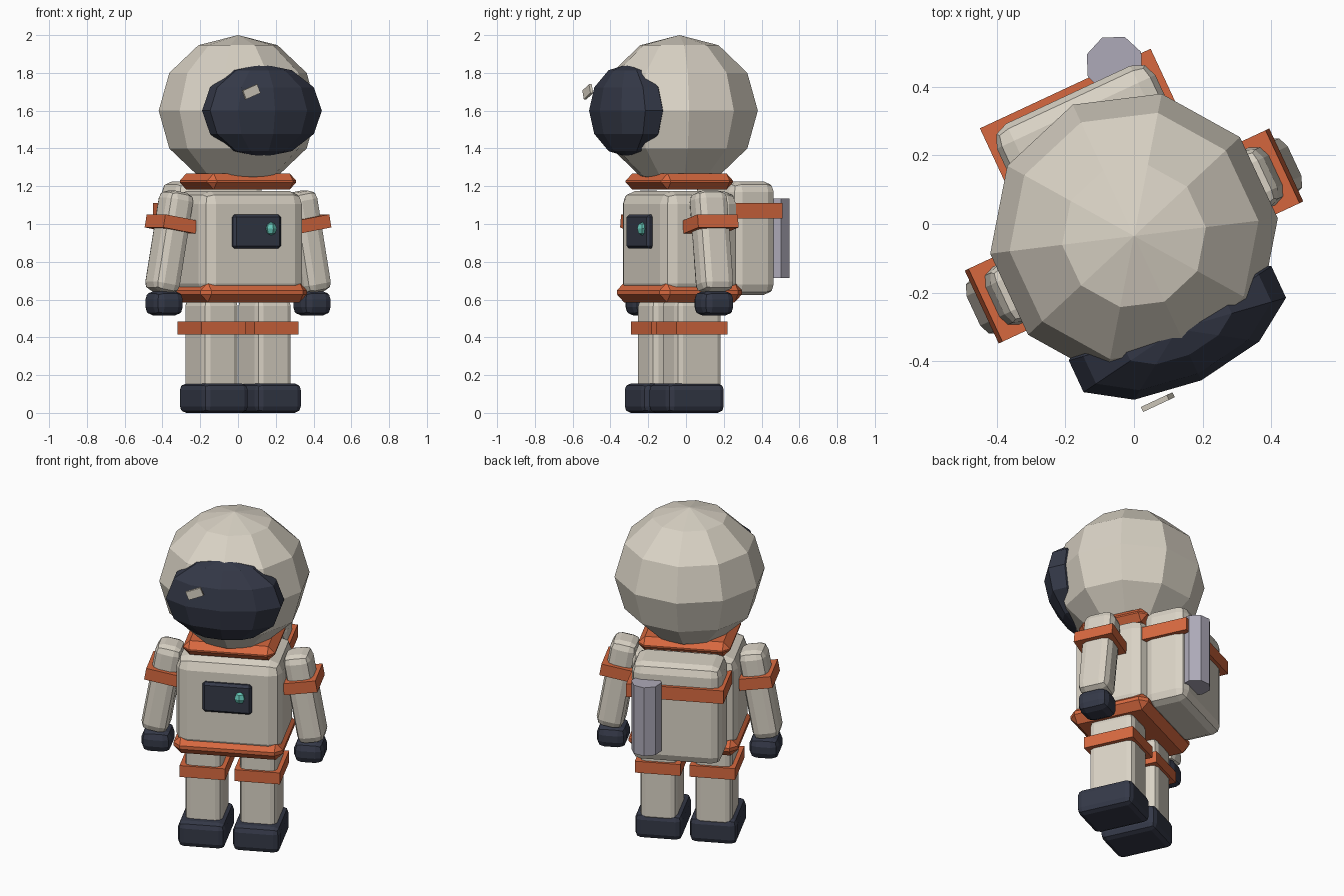
import bpy
import bmesh
from math import radians
from mathutils import Matrix, Vector

cube = bpy.data.objects.get("Cube")
if cube:
    bpy.data.objects.remove(cube, do_unlink=True)

# The whole figure is turned a little to its left
TURN = Matrix.Translation((0, -0.035, 0)) @ Matrix.Rotation(radians(25), 4, 'Z')


def material(name, color):
    mat = bpy.data.materials.new(name)
    mat.use_nodes = True
    mat.diffuse_color = (*color, 1)
    mat.node_tree.nodes["Principled BSDF"].inputs["Base Color"].default_value = (*color, 1)
    return mat


CREAM = material("cream_fabric", (0.70, 0.65, 0.56))
ORANGE = material("orange_trim", (0.68, 0.14, 0.05))
NAVY = material("dark_navy", (0.035, 0.041, 0.065))
TEAL = material("teal_light", (0.13, 0.56, 0.47))
LAVENDER = material("lavender_grey", (0.42, 0.40, 0.48))


def finish(name, bm, mat, center, tilt=0):
    """Place a part in the figure's frame, tilted about its front axis."""
    place = TURN @ Matrix.Translation(center) @ Matrix.Rotation(radians(tilt), 4, 'Y')
    bm.transform(place)
    mesh = bpy.data.meshes.new(name)
    bm.to_mesh(mesh)
    bm.free()
    mesh.materials.append(mat)
    obj = bpy.data.objects.new(name, mesh)
    bpy.context.collection.objects.link(obj)
    return obj


def box(name, mat, center, size, bevel=0, segments=2, tilt=0):
    bm = bmesh.new()
    bmesh.ops.create_cube(bm, size=1)
    bmesh.ops.scale(bm, vec=Vector(size), verts=bm.verts)
    if bevel:
        bmesh.ops.bevel(bm, geom=bm.edges[:], offset=bevel, segments=segments,
                        profile=0.5, affect='EDGES', clamp_overlap=True)
    return finish(name, bm, mat, center, tilt)


def ball(name, mat, center, radii, segments=10, rings=6):
    bm = bmesh.new()
    bmesh.ops.create_uvsphere(bm, u_segments=segments, v_segments=rings, radius=1)
    bmesh.ops.scale(bm, vec=Vector(radii), verts=bm.verts)
    return finish(name, bm, mat, center)


# Head
ball("helmet", CREAM, (0, 0, 1.6), (0.423, 0.423, 0.4))
ball("visor", NAVY, (0, -0.30, 1.6), (0.343, 0.165, 0.247))
box("visor_glint", CREAM, (-0.142, -0.469, 1.70), (0.09, 0.016, 0.05), tilt=-22)

# Torso with collar and belt
box("torso", CREAM, (0, 0, 0.895), (0.60, 0.44, 0.56), 0.07)
box("collar", ORANGE, (0, 0, 1.225), (0.52, 0.42, 0.085), 0.038, 1)
box("belt", ORANGE, (0, 0, 0.638), (0.62, 0.48, 0.105), 0.042, 1)

# Chest panel and its lamp
box("chest_panel", NAVY, (0, -0.23, 0.96), (0.28, 0.04, 0.18), 0.014, 1)
ball("panel_lamp", TEAL, (0.075, -0.252, 0.975), (0.033, 0.03, 0.035), 6, 4)

# Backpack with strap and one tank
box("backpack", CREAM, (0, 0.325, 0.925), (0.51, 0.26, 0.60), 0.055)
box("backpack_strap", ORANGE, (0, 0.33, 1.07), (0.55, 0.29, 0.08))
tank = bmesh.new()
bmesh.ops.create_cone(tank, cap_ends=True, segments=8, radius1=0.086,
                      radius2=0.086, depth=0.42)
finish("air_tank", tank, LAVENDER, (0.16, 0.478, 0.925))

# Limbs on both sides
for side, s in (("left", 1), ("right", -1)):
    lean = -10 * s
    box(side + "_arm", CREAM, (0.402 * s, 0, 0.905), (0.155, 0.185, 0.54), 0.045, tilt=lean)
    box(side + "_arm_band", ORANGE, (0.391 * s, 0, 1.0), (0.19, 0.235, 0.07), tilt=lean)
    box(side + "_glove", NAVY, (0.432 * s, 0, 0.58), (0.17, 0.185, 0.13), 0.045)
    box(side + "_leg", CREAM, (0.155 * s, 0, 0.355), (0.21, 0.27, 0.49), 0.035)
    box(side + "_knee_band", ORANGE, (0.155 * s, 0, 0.449), (0.258, 0.30, 0.07))
    box(side + "_boot", NAVY, (0.155 * s, -0.03, 0.078), (0.268, 0.338, 0.156), 0.035)
